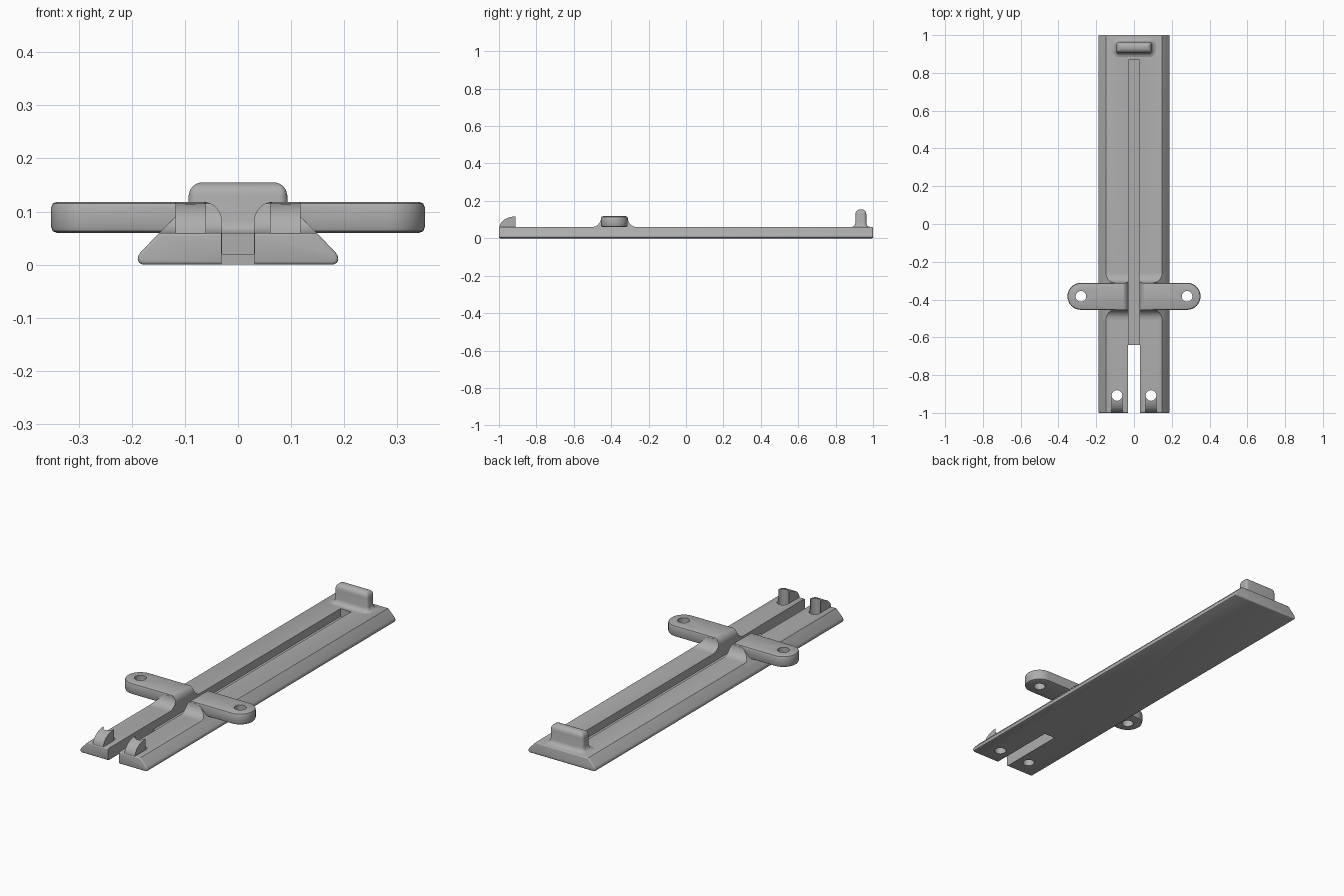
import bpy, bmesh, math
from mathutils import Vector

cube = bpy.data.objects.get("Cube")
if cube:
    bpy.data.objects.remove(cube, do_unlink=True)

grey = bpy.data.materials.new("plain grey")
grey.use_nodes = True
COLOUR = (0.42, 0.42, 0.42, 1)
grey.diffuse_color = COLOUR
grey.node_tree.nodes["Principled BSDF"].inputs["Base Color"].default_value = COLOUR


def loft(name, rings):
    """Join equal-length rings of points and cap both ends."""
    bm = bmesh.new()
    loops = [[bm.verts.new(p) for p in ring] for ring in rings]
    n = len(loops[0])
    for a, b in zip(loops, loops[1:]):
        for i in range(n):
            j = (i + 1) % n
            bm.faces.new((a[i], a[j], b[j], b[i]))
    bm.faces.new(loops[0])
    bm.faces.new(loops[-1])
    bmesh.ops.recalc_face_normals(bm, faces=bm.faces)
    mesh = bpy.data.meshes.new(name)
    bm.to_mesh(mesh)
    bm.free()
    mesh.materials.append(grey)
    obj = bpy.data.objects.new(name, mesh)
    bpy.context.collection.objects.link(obj)
    return obj


def prism(name, profile, axis, start, end):
    """Extrude a two-coordinate profile along x, y or z."""
    def place(p, d):
        v = list(p)
        v.insert("xyz".index(axis), d)
        return Vector(v)
    return loft(name, [[place(p, d) for p in profile] for d in (start, end)])


def box(name, x0, x1, y0, y1, z0, z1):
    return prism(name, [(x0, y0), (x1, y0), (x1, y1), (x0, y1)], "z", z0, z1)


def drill(x, y, r=0.028):
    ring = [(x + r * math.cos(i * math.tau / 32), y + r * math.sin(i * math.tau / 32))
            for i in range(32)]
    return prism("drill", ring, "z", -0.1, 0.3)


def activate(obj):
    bpy.ops.object.select_all(action="DESELECT")
    obj.select_set(True)
    bpy.context.view_layer.objects.active = obj


def combine(obj, cutter, operation="DIFFERENCE"):
    cutter.hide_render = True
    mod = obj.modifiers.new("cut", "BOOLEAN")
    mod.object, mod.operation, mod.solver = cutter, operation, "EXACT"
    activate(obj)
    bpy.ops.object.modifier_apply(modifier=mod.name)
    bpy.data.objects.remove(cutter, do_unlink=True)


def smooth(obj):
    activate(obj)
    bpy.ops.object.shade_smooth_by_angle(angle=math.radians(35))


def rounded_ring(hx, hy, r, cy, z, steps=8):
    """Rounded rectangle in plan."""
    ring = []
    for k, (sx, sy) in enumerate([(1, 1), (-1, 1), (-1, -1), (1, -1)]):
        for i in range(steps + 1):
            a = (k + i / steps) * math.pi / 2
            ring.append((sx * (hx - r) + r * math.cos(a),
                         cy + sy * (hy - r) + r * math.sin(a), z))
    return ring


def mirrored(half):
    return half + [(-x, z) for x, z in reversed(half)]


TOP, ARM_TOP = 0.06, 0.118
ARM_Y, ARM_HALF = -0.383, 0.0715
quarter = [i * math.pi / 16 for i in range(9)]

# Long rail with sloping sides and rounded lower edges
rail_half = [(0.18, 0), (0.186, 0.003), (0.189, 0.009), (0.188, 0.016),
             (0.184, 0.023), (0.148, TOP)]
rail = prism("rail", mirrored(rail_half), "y", -1, 1)
bevel = rail.modifiers.new("end_bevel", "BEVEL")
bevel.width, bevel.segments = 0.006, 3
bevel.limit_method, bevel.angle_limit = "ANGLE", math.radians(60)
activate(rail)
bpy.ops.object.modifier_apply(modifier=bevel.name)

# Groove, open front slot and front holes
combine(rail, box("groove", -0.03, 0.03, -1.1, 0.867, 0.02, 0.2))
combine(rail, box("slot", -0.031, 0.031, -1.1, -0.64, -0.1, 0.2))
for side in (-1, 1):
    combine(rail, drill(side * 0.09, -0.908))
smooth(rail)


# Channel with rounded upper shoulders, running between the two arms
def channel():
    half = [(0.03, 0.0)]
    half += [(0.066 - 0.036 * math.cos(a), 0.08 + 0.0385 * math.sin(a)) for a in quarter]
    half.append((0.066, 0.2))
    return prism("channel", mirrored(half), "y", -0.7, -0.1)


# Cross arms with rounded ends and screw holes
arm_layers = [(0.01, TOP), (0.003, TOP + 0.003), (0, TOP + 0.01),
              (0, ARM_TOP - 0.01), (0.003, ARM_TOP - 0.003), (0.01, ARM_TOP)]
arms = loft("cross_arms", [
    rounded_ring(0.352 - d, ARM_HALF - d, ARM_HALF - d - 0.001, ARM_Y, z)
    for d, z in arm_layers])
combine(arms, channel())
for side in (-1, 1):
    combine(arms, drill(side * 0.281, ARM_Y))
smooth(arms)

# Curved fillets joining the arms to the rail
R = 0.05
curve = [(ARM_HALF + R - R * math.sin(a), TOP + R - R * math.cos(a)) for a in quarter]
outline = [(ARM_HALF + R, 0.045)] + curve
fillets = prism("arm_fillets", [(ARM_Y + y, z) for y, z in mirrored(outline)],
                "x", -0.2, 0.2)
combine(fillets, prism("slope", mirrored([(0.163, 0.045), (0.088, 0.12)]),
                       "y", -0.7, -0.1), "INTERSECT")
combine(fillets, channel())
smooth(fillets)

# Pair of front hooks, hollowed at the back by the holes
for side, name in ((-1, "right_hook"), (1, "left_hook")):
    arc = [(-0.912 - 0.086 * math.cos(a), 0.055 + 0.062 * math.sin(a)) for a in quarter]
    profile = [(-0.912, 0.05), (-0.998, 0.05)] + arc
    hook = prism(name, profile, "x", side * 0.06, side * 0.118)
    combine(hook, drill(side * 0.09, -0.908))
    smooth(hook)

# Upright rear tab with flared foot and rounded top
tab_layers = [(0.023, TOP), (0.012, 0.063), (0.004, 0.07), (0, 0.082), (0, 0.13),
              (-0.002, 0.139), (-0.007, 0.147), (-0.014, 0.152), (-0.023, 0.155)]
tab = loft("rear_tab", [
    rounded_ring(0.093 + d, 0.029 + d, max(0.015 + d, 0.005), 0.935, z)
    for d, z in tab_layers])
smooth(tab)
